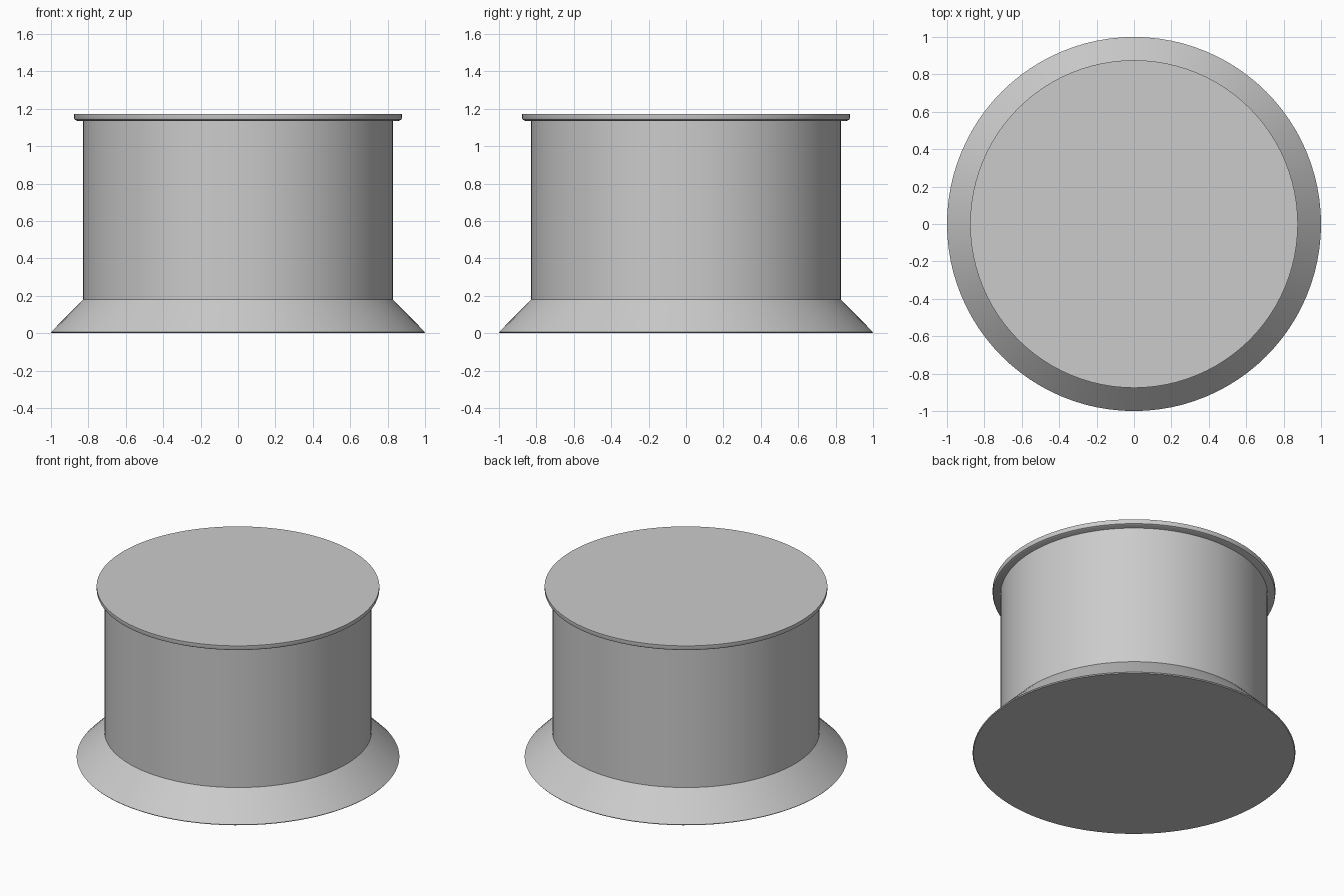
import bpy
import math
import bmesh

cube = bpy.data.objects.get("Cube")
if cube:
    bpy.data.objects.remove(cube, do_unlink=True)

SEGMENTS = 96

grey = bpy.data.materials.new("plain_grey")
grey.use_nodes = True
colour = (0.6, 0.6, 0.6, 1)
grey.diffuse_color = colour
grey.node_tree.nodes["Principled BSDF"].inputs["Base Color"].default_value = colour


def turned_part(name, profile):
    """Turn a (radius, height) profile about z and cap both ends."""
    bm = bmesh.new()
    rings = []
    for radius, z in profile:
        rings.append([bm.verts.new((radius * math.cos(a), radius * math.sin(a), z))
                      for a in (math.tau * i / SEGMENTS for i in range(SEGMENTS))])
    for low, high in zip(rings, rings[1:]):
        for i in range(SEGMENTS):
            j = (i + 1) % SEGMENTS
            bm.faces.new((low[i], low[j], high[j], high[i]))
    bm.faces.new(rings[0][::-1])
    bm.faces.new(rings[-1])
    mesh = bpy.data.meshes.new(name)
    bm.to_mesh(mesh)
    bm.free()
    mesh.materials.append(grey)
    obj = bpy.data.objects.new(name, mesh)
    bpy.context.collection.objects.link(obj)
    bpy.ops.object.select_all(action="DESELECT")
    obj.select_set(True)
    bpy.context.view_layer.objects.active = obj
    bpy.ops.object.shade_smooth_by_angle(angle=math.radians(30))
    return obj


# Straight drum with a flared foot
turned_part("drum_body", [(0.995, 0), (1.0, 0.006), (0.828, 0.18), (0.828, 1.137)])

# Thin overhanging lid, eased at its lower edge
turned_part("top_lid", [(0.862, 1.136), (0.873, 1.142), (0.876, 1.15), (0.876, 1.171)])
